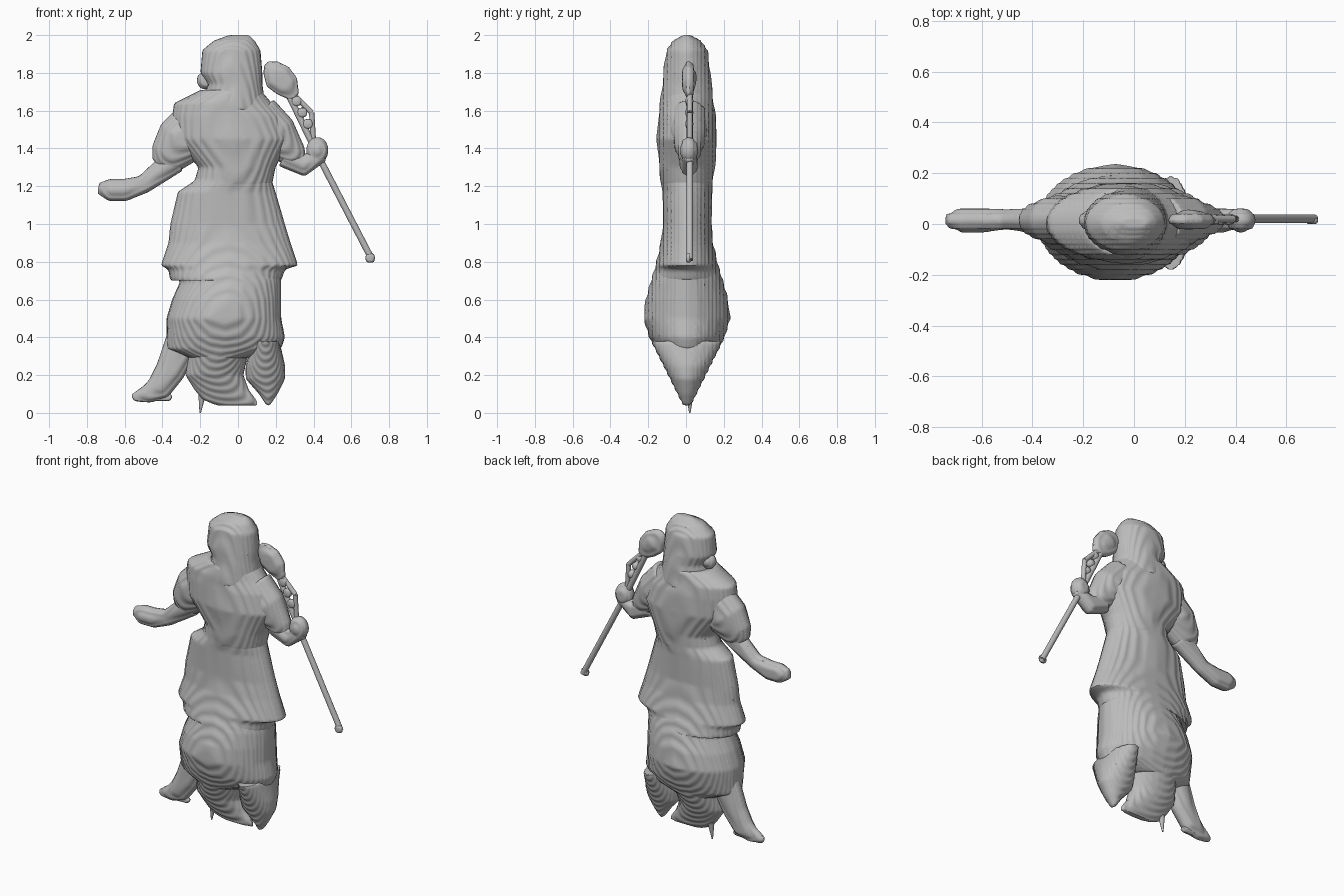
import bpy, bmesh, math
from mathutils import Vector

if "Cube" in bpy.data.objects:
    bpy.data.objects.remove(bpy.data.objects["Cube"])

clay = bpy.data.materials.new("Clay grey")
clay.use_nodes = True
clay.diffuse_color = (0.5, 0.5, 0.5, 1)
clay.node_tree.nodes["Principled BSDF"].inputs["Base Color"].default_value = clay.diffuse_color


def bump(z, centre, reach):
    return math.exp(-((z - centre) / reach) ** 2)


def body_depth(z):
    """Half depth of the figure: full at belly and chest, thin at feet and crown."""
    swell = 0.12 + 0.11 * bump(z, 0.5, 0.3) + 0.04 * bump(z, 1.45, 0.25)
    crown = math.sqrt(max(2 - z, 0) / 10) + 0.02
    return min(swell, crown, z / 2)


def skin(name, rings, y):
    """Join flattened rings, given as centre, half-width vector and half depth."""
    sides = 24
    bm = bmesh.new()
    loops = []
    for centre, across, depth in rings:
        loop = []
        for k in range(sides):
            angle = math.tau * k / sides
            flat = centre + across * math.cos(angle)
            loop.append(bm.verts.new((flat.x, y + depth * math.sin(angle), flat.y)))
        loops.append(loop)
    for low, high in zip(loops, loops[1:]):
        for k in range(sides):
            bm.faces.new((low[k - 1], low[k], high[k], high[k - 1]))
    bm.faces.new(loops[0])
    bm.faces.new(loops[-1])
    bmesh.ops.recalc_face_normals(bm, faces=bm.faces)
    mesh = bpy.data.meshes.new(name)
    bm.to_mesh(mesh)
    bm.free()
    mesh.materials.append(clay)
    obj = bpy.data.objects.new(name, mesh)
    bpy.context.collection.objects.link(obj)
    bpy.ops.object.select_all(action="DESELECT")
    bpy.context.view_layer.objects.active = obj
    obj.select_set(True)
    return obj


def shade():
    bpy.ops.object.shade_smooth_by_angle(angle=math.radians(40))


def carve(obj):
    """Soften the form, then cut it into shallow terraces, like stacked layers."""
    remesh = obj.modifiers.new("Remesh", "REMESH")
    remesh.mode = "VOXEL"
    remesh.voxel_size = 0.01
    soften = obj.modifiers.new("Soften", "SMOOTH")
    soften.iterations = 4
    for modifier in (remesh, soften):
        bpy.ops.object.modifier_apply(modifier=modifier.name)
    step = 0.02
    for v in obj.data.vertices:
        phase = math.tau * v.co.y / step
        v.co.y -= 0.85 * math.sin(phase) * step / math.tau
    shade()


def trunk(name, *rows):
    """Upright part; each row is height, right edge and left edge."""
    rings = []
    for z, right, left in rows:
        centre = Vector(((right + left) / 2, z))
        rings.append((centre, Vector(((left - right) / 2, 0)), body_depth(z)))
    carve(skin(name, rings, 0.005))


def limb(name, *rows, flatness=0.8):
    """Part swept along a path; each row is x, z and radius."""
    points = [Vector(row[:2]) for row in rows]
    rings = []
    for i, (point, row) in enumerate(zip(points, rows)):
        along = points[min(i + 1, len(points) - 1)] - points[max(i - 1, 0)]
        across = along.orthogonal().normalized() * row[2]
        rings.append((point, across, row[2] * flatness))
    carve(skin(name, rings, 0.015))


def lump(name, x, z, radius, tall=1.0, flatness=0.8):
    """Rounded lump made of circular steps."""
    rings = []
    for i in range(1, 12):
        angle = math.pi * i / 12
        width = radius * math.sin(angle)
        centre = Vector((x, z - radius * tall * math.cos(angle)))
        rings.append((centre, Vector((width, 0)), width * flatness))
    carve(skin(name, rings, 0.015))


def rod(name, start, end, radius, tip):
    """Thin straight stick from start to end."""
    start, end = Vector(start), Vector(end)
    across = (end - start).orthogonal().normalized()
    skin(name, [(start, across * radius, radius), (end, across * tip, tip)], 0.02)
    shade()


# Hooded head
trunk("hooded_head", (2, -.05, .06), (1.97, -.13, .09), (1.92, -.19, .12),
      (1.8, -.2, .13), (1.74, -.16, .13), (1.6, -.2, .15))
lump("chin", -.17, 1.76, .05)

# Robe: chest, waist, flared skirt and full lower robe
trunk("chest", (1.71, -.2, .12), (1.64, -.34, .18), (1.57, -.35, .24),
      (1.45, -.34, .28), (1.3, -.21, .2), (1.2, -.24, .18))
trunk("waist", (1.3, -.21, .2), (1.23, -.23, .18), (1.17, -.32, .2),
      (1, -.36, .25), (.9, -.37, .28))
trunk("skirt", (1, -.36, .25), (.9, -.37, .28), (.78, -.41, .32),
      (.76, -.37, .25), (.7, -.36, .23))
trunk("lower_robe", (.8, -.35, .23), (.69, -.31, .23), (.6, -.35, .23),
      (.5, -.38, .23), (.4, -.38, .25), (.34, -.38, .23), (.29, -.26, .06))

# Arms
limb("right_sleeve", (-.2, 1.57, .12), (-.3, 1.44, .14), (-.38, 1.35, .1),
     (-.42, 1.31, .05), flatness=.7)
limb("right_forearm", (-.33, 1.34, .07), (-.5, 1.21, .05), (-.6, 1.18, .06),
     (-.68, 1.18, .06), (-.74, 1.19, .03))
limb("left_sleeve", (.1, 1.58, .12), (.2, 1.47, .12), (.3, 1.36, .07),
     (.34, 1.31, .03))
limb("left_forearm", (.24, 1.36, .06), (.35, 1.31, .06), (.45, 1.37, .04))
lump("left_hand", .42, 1.39, .06, tall=1.2)

# Feet and trailing hem
limb("right_boot", (-.26, .45, .1), (-.36, .22, .08), (-.42, .13, .07),
     (-.48, .1, .05), (-.56, .08, .02), flatness=.7)
limb("right_sole", (-.35, .08, .02), (-.45, .09, .03), (-.54, .08, .02))
trunk("trailing_hem", (.34, -.26, .06), (.2, -.28, .03), (.12, -.23, .06),
      (.07, -.19, .1), (.04, -.12, .11))
trunk("left_foot", (.38, .07, .22), (.25, .04, .25), (.18, .04, .25),
      (.1, .11, .21), (.04, .15, .17))
rod("hem_tip", (-.19, .1), (-.2, 0), .02, .004)

# Staff with its forked neck and bulbous head
rod("staff_shaft", (.71, .81), (.42, 1.37), .017, .017)
rod("staff_neck", (.42, 1.37), (.27, 1.68), .017, .017)
rod("neck_branch", (.4, 1.43), (.39, 1.59), .014, .014)
rod("neck_bridge", (.39, 1.59), (.29, 1.69), .014, .014)
lump("staff_foot", .7, .82, .03, flatness=.6)
for i in range(3):
    lump(f"neck_knot_{i + 1}", .37 - .03 * i, 1.53 + .06 * i, .03)
limb("staff_head", (.3, 1.67, .03), (.26, 1.73, .07), (.21, 1.78, .08),
     (.17, 1.83, .05), (.15, 1.85, .02), flatness=.5)
